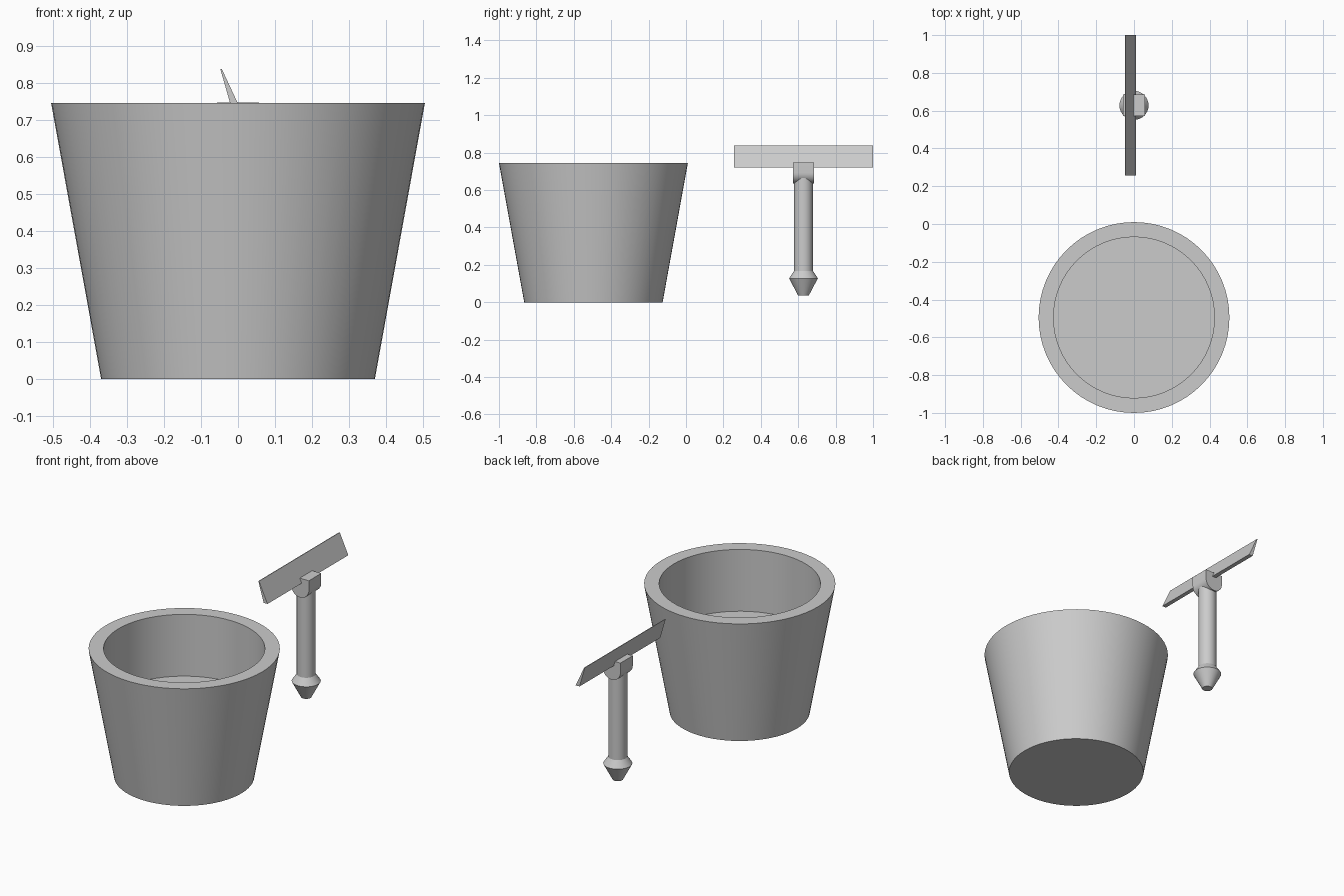
import bpy, bmesh, math

if "Cube" in bpy.data.objects:
    bpy.data.objects.remove(bpy.data.objects["Cube"])


def finish(name, bm, angle=30):
    bmesh.ops.recalc_face_normals(bm, faces=bm.faces)
    me = bpy.data.meshes.new(name)
    bm.to_mesh(me)
    bm.free()
    ob = bpy.data.objects.new(name, me)
    bpy.context.collection.objects.link(ob)
    bpy.ops.object.select_all(action='DESELECT')
    ob.select_set(True)
    bpy.context.view_layer.objects.active = ob
    bpy.ops.object.shade_smooth_by_angle(angle=math.radians(angle))
    return ob


def lathe(name, profile, y, n):
    """Revolve (radius, z) points around a vertical axis, capping both ends."""
    bm = bmesh.new()
    rings = [[bm.verts.new((r * math.cos(2 * math.pi * i / n),
                            y + r * math.sin(2 * math.pi * i / n), z))
              for i in range(n)] for r, z in profile]
    for a, b in zip(rings, rings[1:]):
        for i in range(n):
            j = (i + 1) % n
            bm.faces.new((a[i], a[j], b[j], b[i]))
    bm.faces.new(rings[0])
    bm.faces.new(rings[-1])
    return finish(name, bm)


def extrude_y(name, section, y0, y1):
    """Extrude an (x, z) outline along y."""
    bm = bmesh.new()
    a = [bm.verts.new((x, y0, z)) for x, z in section]
    b = [bm.verts.new((x, y1, z)) for x, z in section]
    for i in range(len(a)):
        j = (i + 1) % len(a)
        bm.faces.new((a[i], a[j], b[j], b[i]))
    bm.faces.new(a)
    bm.faces.new(b)
    return finish(name, bm)


TOOL_Y = 0.628

# Tapered bucket with a straight-walled recess
lathe("bucket", [(0.37, 0), (0.505, 0.745), (0.426, 0.745), (0.426, 0.385)], -0.495, 64)

# Handle with flared pommel
lathe("handle", [(0.028, 0.035), (0.077, 0.128), (0.05, 0.168), (0.05, 0.67)], TOOL_Y, 32)

# Blade holder: flat top, rounded underside
R = 0.057
arc = [(R * math.cos(math.pi + math.pi * i / 20), 0.692 + R * math.sin(math.pi + math.pi * i / 20))
       for i in range(21)]
extrude_y("blade_holder", arc + [(R, 0.747), (-R, 0.747)], TOOL_Y - 0.057, TOOL_Y + 0.057)

# Leaning wedge blade, thin at the top edge
extrude_y("blade", [(-0.014, 0.72), (0.011, 0.72), (-0.044, 0.838), (-0.048, 0.838)], 0.256, 1.0)
